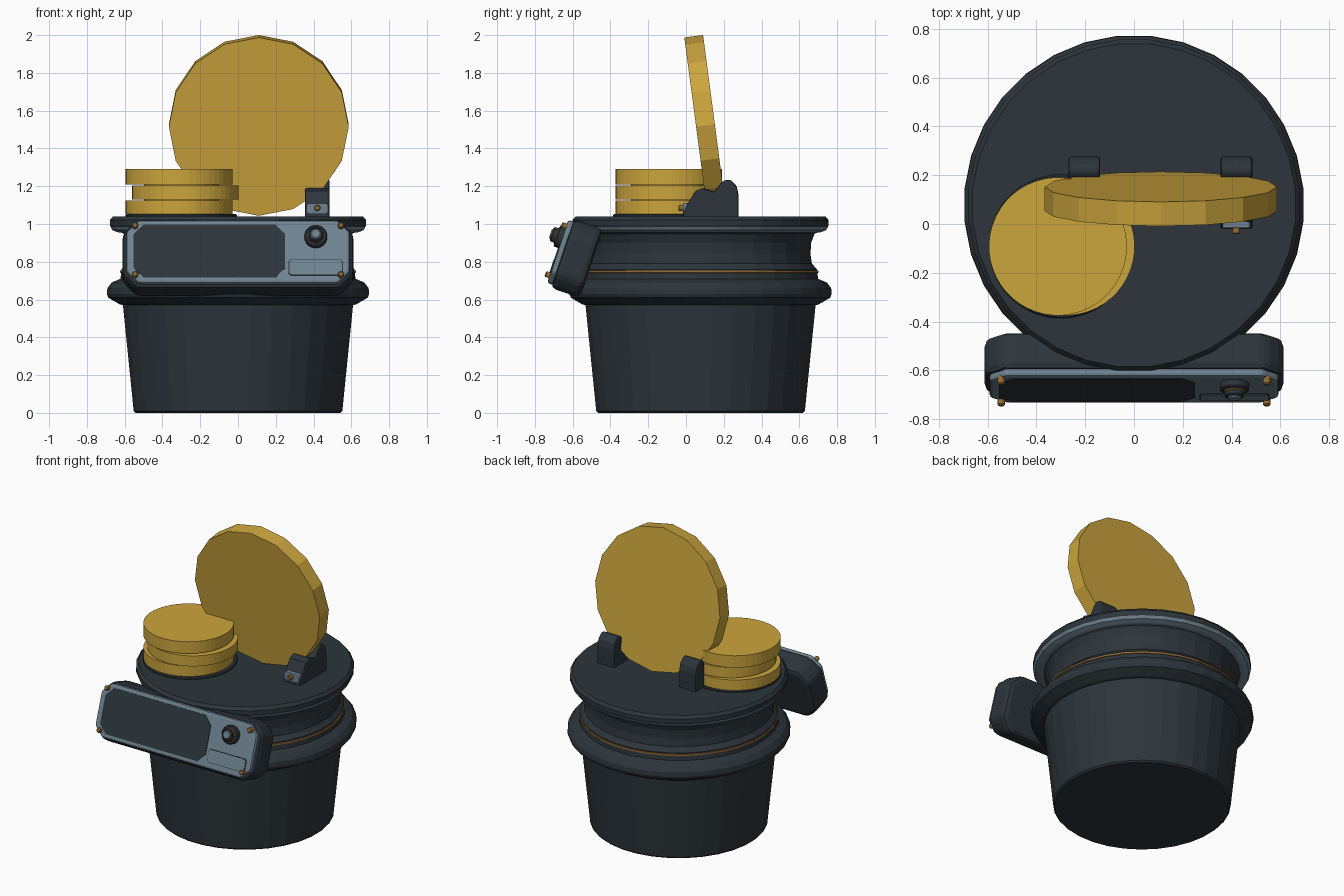
import bpy, bmesh, math
from mathutils import Matrix, Vector

cube = bpy.data.objects.get("Cube")
if cube:
    bpy.data.objects.remove(cube, do_unlink=True)


def material(name, rgb):
    m = bpy.data.materials.new(name)
    m.use_nodes = True
    m.diffuse_color = (*rgb, 1)
    bsdf = next(n for n in m.node_tree.nodes if n.type == 'BSDF_PRINCIPLED')
    bsdf.inputs["Base Color"].default_value = (*rgb, 1)
    return m


DARK = material("charcoal", (0.026, 0.036, 0.044))
STEEL = material("blue_steel", (0.16, 0.23, 0.28))
GOLD = material("gold", (0.60, 0.375, 0.046))
COPPER = material("copper", (0.30, 0.15, 0.035))


def finish(name, bm, mats, matrix=Matrix(), bevel=0):
    bmesh.ops.recalc_face_normals(bm, faces=bm.faces)
    me = bpy.data.meshes.new(name)
    bm.to_mesh(me)
    bm.free()
    for m in mats:
        me.materials.append(m)
    ob = bpy.data.objects.new(name, me)
    ob.matrix_world = matrix
    bpy.context.collection.objects.link(ob)
    if bevel:
        mod = ob.modifiers.new("edge", 'BEVEL')
        mod.width, mod.segments = bevel, 2
        mod.limit_method, mod.angle_limit = 'ANGLE', math.radians(40)
    return ob


def lathe(name, profile, mats, matrix, rule=None, seg=32):
    """Closed turned solid from (radius, height) points."""
    bm = bmesh.new()
    rings = []
    for r, z in profile:
        rings.append([bm.verts.new((r * math.cos(a), r * math.sin(a), z))
                      for a in (2 * math.pi * (i + 0.5) / seg for i in range(seg))])
    bm.faces.new(rings[0])
    bm.faces.new(rings[-1])
    for k in range(len(rings) - 1):
        lo, hi = rings[k], rings[k + 1]
        for i in range(seg):
            j = (i + 1) % seg
            f = bm.faces.new((lo[i], lo[j], hi[j], hi[i]))
            f.material_index = rule(k) if rule else 0
    return finish(name, bm, mats, matrix)


def prism(name, outline, low, high, mat, matrix=Matrix(), bevel=0):
    """Outline in local xy, extruded from low to high along local z."""
    bm = bmesh.new()
    f = bm.faces.new([bm.verts.new((x, y, low)) for x, y in outline])
    ext = bmesh.ops.extrude_face_region(bm, geom=[f])
    moved = [v for v in ext["geom"] if isinstance(v, bmesh.types.BMVert)]
    bmesh.ops.translate(bm, verts=moved, vec=(0, 0, high - low))
    return finish(name, bm, [mat], matrix, bevel)


def octagon(x0, x1, y0, y1, c):
    return [(x0 + c, y0), (x1 - c, y0), (x1, y0 + c), (x1, y1 - c),
            (x1 - c, y1), (x0 + c, y1), (x0, y1 - c), (x0, y0 + c)]


def cylinder(name, r, low, high, mat, matrix, seg=24, chamfer=0):
    pts = [(r, low), (r, high - chamfer)]
    if chamfer:
        pts.append((r - chamfer, high))
    return lathe(name, pts, [mat], matrix, seg=seg)


# Pot body with collar and waisted neck
axis = Matrix.Translation((0, 0.077, 0))
lathe("pot_body", [(0.545, 0), (0.555, 0.01), (0.612, 0.57), (0.63, 0.575),
                   (0.69, 0.61), (0.698, 0.63), (0.695, 0.66), (0.672, 0.69),
                   (0.625, 0.71), (0.62, 0.76), (0.592, 0.79), (0.585, 0.84),
                   (0.588, 0.9), (0.605, 0.945), (0.62, 0.96)], [DARK], axis)
lathe("neck_band", [(0.61, 0.74), (0.627, 0.742), (0.627, 0.753), (0.61, 0.755)],
      [COPPER], axis)

# Lid with a steel lower rim
lathe("lid", [(0.60, 0.952), (0.635, 0.955), (0.668, 0.967), (0.678, 0.985),
              (0.682, 0.995), (0.682, 1.02), (0.665, 1.04)],
      [DARK, STEEL], axis, rule=lambda k: 1 if k < 3 else 0)

# Stack of coins on a seat
cylinder("coin_seat", 0.295, 1.03, 1.053, DARK,
         Matrix.Translation((-0.30, -0.092, 0)), 48, 0.006)
for name, x, z0, z1 in (("bottom", -0.312, 1.053, 1.125),
                        ("middle", -0.28, 1.131, 1.203),
                        ("top", -0.312, 1.21, 1.292)):
    cylinder(name + "_coin", 0.283, z0, z1, GOLD,
             Matrix.Translation((x, -0.092, 0)), 48)
cylinder("coin_spacer", 0.2, 1.1, 1.25, GOLD, Matrix.Translation((-0.3, -0.092, 0)))

# Large tilted disc
tilt = Matrix.Translation((0.11, 0.103, 1.522)) @ Matrix.Rotation(math.radians(-82.5), 4, 'X')
half_step = Matrix.Rotation(math.pi / 16, 4, 'Z')
cylinder("standing_disc", 0.476, -0.05, 0.05, GOLD, tilt @ half_step, 16)

# Pair of brackets holding the disc
side = [(-0.02, 1.03), (-0.015, 1.06), (0.01, 1.11), (0.05, 1.175), (0.09, 1.19),
        (0.15, 1.17), (0.185, 1.215), (0.21, 1.235), (0.24, 1.232),
        (0.268, 1.2), (0.277, 1.16), (0.277, 1.03)]
side_frame = Matrix(((0, 0, 1, 0), (1, 0, 0, 0), (0, 1, 0, 0), (0, 0, 0, 1)))
face_forward = Matrix.Rotation(math.pi / 2, 4, 'X')
for label, s in (("left", 1), ("right", -1)):
    x = 0.108 + s * 0.312
    prism(label + "_bracket", side, -0.065, 0.065, DARK,
          Matrix.Translation((x, 0, 0)) @ side_frame, 0.01)
    at = Matrix.Translation((x, -0.005, 1.085)) @ face_forward
    prism(label + "_bracket_plate", octagon(-0.058, 0.058, -0.03, 0.025, 0.01),
          -0.03, 0.012, STEEL, at, 0.004)
    cylinder(label + "_bracket_screw", 0.016, 0, 0.035, COPPER, at, 12, 0.004)

# Tilted control panel, local axes: x across, y up the face, z outward
panel = Matrix.Translation((0, -0.68, 0.855)) @ Matrix.Rotation(math.radians(71.6), 4, 'X')
prism("panel_housing", octagon(-0.612, 0.612, -0.195, 0.188, 0.075),
      -0.19, -0.025, DARK, panel, 0.03)
prism("panel_face", octagon(-0.592, 0.592, -0.176, 0.176, 0.065),
      -0.04, 0, STEEL, panel, 0.014)
prism("panel_screen", octagon(-0.553, 0.25, -0.147, 0.15, 0.055),
      -0.002, 0.004, DARK, panel)
prism("label_border", octagon(0.268, 0.555, -0.134, -0.046, 0.012),
      -0.002, 0.003, DARK, panel)
prism("label_plate", octagon(0.272, 0.551, -0.13, -0.05, 0.01),
      -0.002, 0.006, STEEL, panel)

# Knob on the panel
knob = panel @ Matrix.Translation((0.412, 0.078, 0))
for name, r, top, mat in (("knob_base", 0.06, 0.03, DARK),
                          ("knob_ring", 0.044, 0.04, COPPER),
                          ("knob_grip", 0.04, 0.058, DARK),
                          ("knob_cap", 0.028, 0.066, STEEL)):
    cylinder(name, r, -0.002, top, mat, knob, 24, 0.006)

# Corner screws
for sx in (-1, 1):
    for y in (-0.133, 0.14):
        label = ("left" if sx > 0 else "right") + ("_upper" if y > 0 else "_lower")
        cylinder(label + "_screw", 0.016, -0.01, 0.024, COPPER,
                 panel @ Matrix.Translation((sx * 0.545, y, 0)), 12, 0.005)
